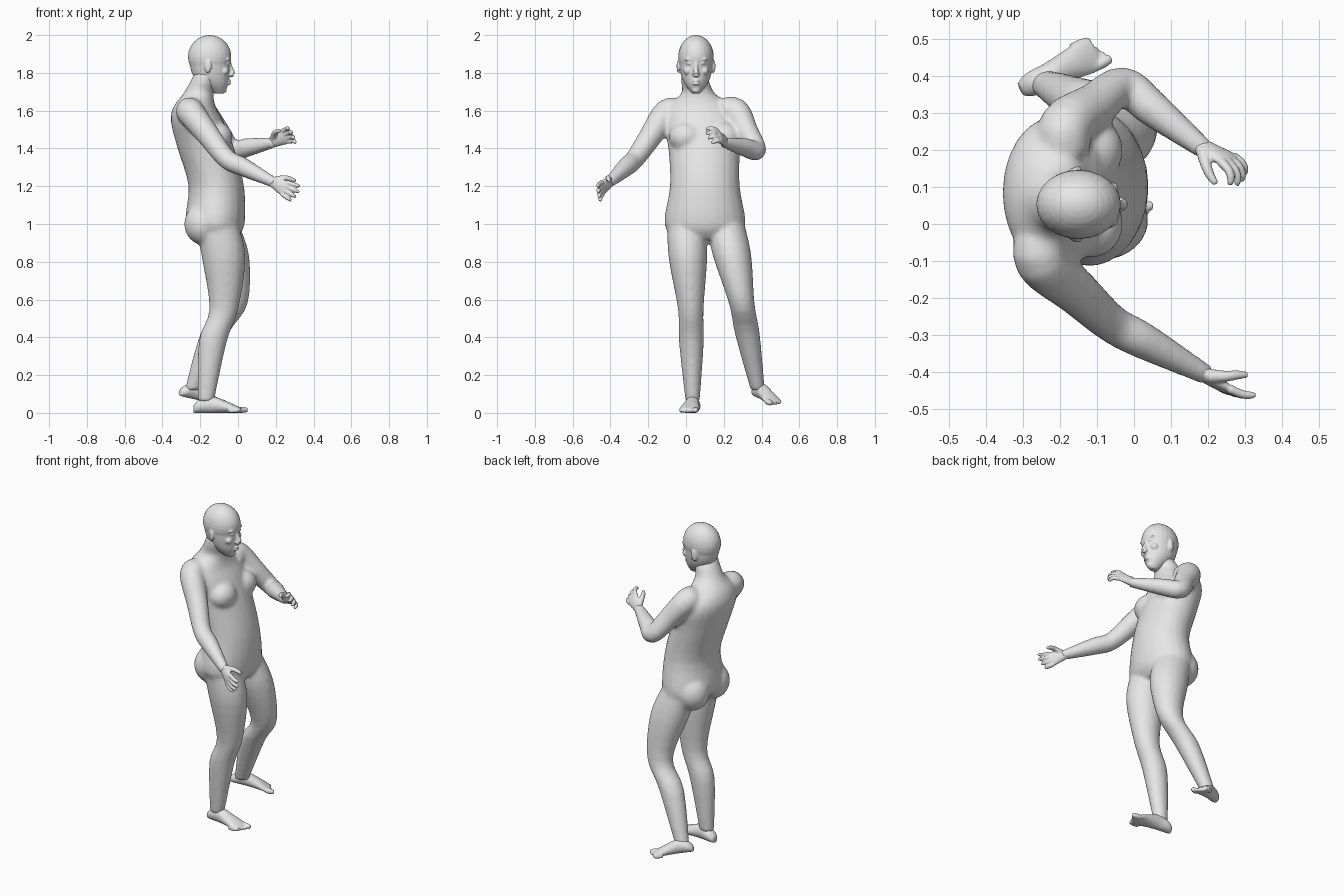
import bpy, bmesh, math
from mathutils import Vector, Matrix

cube = bpy.data.objects.get("Cube")
if cube:
    bpy.data.objects.remove(cube)

colour = (0.8, 0.8, 0.8, 1)
grey = bpy.data.materials.new("plain_grey")
grey.use_nodes = True
grey.diffuse_color = colour
grey.node_tree.nodes["Principled BSDF"].inputs["Base Color"].default_value = colour

X, Y, Z = Vector((1, 0, 0)), Vector((0, 1, 0)), Vector((0, 0, 1))
SIDES = 24


def refine(rows, steps=4):
    """Catmull-Rom interpolation between the given sections."""
    rows = [Vector(row) for row in rows]
    rows = [rows[0]] + rows + [rows[-1]]
    result = []
    for before, start, end, after in zip(rows, rows[1:], rows[2:], rows[3:]):
        for step in range(steps):
            t = step / steps
            linear = (end - before) * t
            square = (2 * before - 5 * start + 4 * end - after) * t ** 2
            cubic = (3 * start - before - 3 * end + after) * t ** 3
            result.append(start + (linear + square + cubic) / 2)
    return result + [rows[-1]]


def skin_rings(bm, rings):
    """Join rings of vertices and close both ends."""
    for low, high in zip(rings, rings[1:]):
        for k in range(SIDES):
            n = (k + 1) % SIDES
            bm.faces.new((low[k], low[n], high[n], high[k]))
    bm.faces.new(rings[0][::-1])
    bm.faces.new(rings[-1])


def ring(bm, centre, along_u, along_v):
    angles = [math.tau * k / SIDES for k in range(SIDES)]
    return [bm.verts.new(centre + along_u * math.cos(a) + along_v * math.sin(a)) for a in angles]


def loft(bm, rows, u=X, v=Y):
    """Rows hold a centre, then the half widths along u and v."""
    skin_rings(bm, [ring(bm, row.xyz if len(row) < 4 else Vector(row[:3]), u * row[3], v * row[4])
                    for row in refine(rows)])


def tube(bm, points, radii):
    """Round limb whose sections turn with its path."""
    rows = refine([(*point, radius) for point, radius in zip(points, radii)])
    rings = []
    for i, row in enumerate(rows):
        tangent = Vector(rows[min(i + 1, len(rows) - 1)][:3]) - Vector(rows[max(i - 1, 0)][:3])
        u = tangent.cross(Z if abs(tangent.normalized().z) < 0.9 else X).normalized()
        v = tangent.cross(u).normalized()
        rings.append(ring(bm, Vector(row[:3]), u * row[3], v * row[3]))
    skin_rings(bm, rings)


def blob(bm, centre, size, turn=0):
    matrix = Matrix.Translation(centre) @ Matrix.Rotation(turn, 4, 'Z') @ Matrix.Diagonal((*size, 1))
    bmesh.ops.create_uvsphere(bm, u_segments=24, v_segments=16, radius=1, matrix=matrix)


def finish(bm, name, voxel, rounds):
    """Fuse the overlapping volumes into one smooth skin."""
    bmesh.ops.recalc_face_normals(bm, faces=bm.faces)
    mesh = bpy.data.meshes.new(name)
    bm.to_mesh(mesh)
    bm.free()
    mesh.materials.append(grey)
    part = bpy.data.objects.new(name, mesh)
    bpy.context.collection.objects.link(part)
    fuse = part.modifiers.new("fuse", 'REMESH')
    fuse.mode, fuse.voxel_size, fuse.use_smooth_shade = 'VOXEL', voxel, True
    soften = part.modifiers.new("soften", 'SMOOTH')
    soften.factor, soften.iterations = 0.5, rounds


def leg(bm, hip, knee, ankle):
    """Thigh swells forward, calf swells back."""
    hip, knee, ankle = Vector(hip), Vector(knee), Vector(ankle)
    thigh = hip.lerp(knee, 0.4) + X * 0.02
    calf = knee.lerp(ankle, 0.35) - X * 0.025
    widths = (0.1, 0.102, 0.068, 0.066, 0.038)
    joints = (hip, thigh, knee, calf, ankle)
    loft(bm, [(*joint, width * 1.13, width) for joint, width in zip(joints, widths)])


def arm(bm, shoulder, elbow, wrist, inward):
    shoulder, elbow, wrist = Vector(shoulder), Vector(elbow), Vector(wrist)
    path = (shoulder + Y * inward, shoulder, shoulder.lerp(elbow, 0.5), elbow,
            elbow.lerp(wrist, 0.35), wrist, wrist + (wrist - elbow) * 0.07)
    tube(bm, path, (0.07, 0.073, 0.062, 0.052, 0.05, 0.03, 0.029))


# Trunk: height, centre, half depth, half width; it leans sideways toward the neck
bm = bmesh.new()
trunk = [(0.92, -0.09, 0.08, 0.15), (1, -0.12, 0.155, 0.215), (1.2, -0.115, 0.147, 0.185),
         (1.4, -0.17, 0.15, 0.19), (1.54, -0.215, 0.14, 0.205), (1.62, -0.23, 0.112, 0.175),
         (1.69, -0.21, 0.08, 0.09), (1.75, -0.185, 0.07, 0.075), (1.8, -0.17, 0.06, 0.06)]
loft(bm, [(x, 0.1 - 0.05 * max(0, (z - 1) / 0.75) ** 4, z, depth, width)
          for z, x, depth, width in trunk])
for y in (0, 0.2):
    blob(bm, (-0.11, y, 1.46), (0.08, 0.09, 0.08))
    blob(bm, (-0.185, y, 1), (0.1, 0.1, 0.11))

# Limbs
right_wrist, left_wrist = Vector((0.18, -0.4, 1.225)), Vector((0.18, 0.21, 1.43))
leg(bm, (-0.11, 0, 1), (-0.075, 0.025, 0.55), (-0.17, 0.035, 0.06))
leg(bm, (-0.11, 0.21, 1), (-0.025, 0.295, 0.58), (-0.24, 0.38, 0.12))
arm(bm, (-0.25, -0.1, 1.59), (-0.06, -0.27, 1.345), right_wrist, 0.07)
arm(bm, (-0.185, 0.265, 1.595), (-0.03, 0.375, 1.39), left_wrist, -0.07)
finish(bm, "body", 0.011, 8)

# Head: cranium, jaw, nose, lips, chin, then paired features
bm = bmesh.new()
middle = 0.053
blob(bm, (-0.15, middle, 1.885), (0.115, 0.094, 0.115))
jaw = [(1.69, -0.1, 0.025), (1.74, -0.125, 0.073), (1.8, -0.145, 0.1), (1.9, -0.15, 0.112)]
loft(bm, [(x, middle, z, depth, depth * 0.82) for z, x, depth in jaw])
tube(bm, [(x, middle, z) for x, z in ((-0.05, 1.87), (-0.04, 1.83), (-0.028, 1.795), (-0.04, 1.785))],
     (0.01, 0.011, 0.014, 0.01))
for z in (1.743, 1.757):
    blob(bm, (-0.05, middle, z), (0.014, 0.02, 0.007))
blob(bm, (-0.075, middle, 1.71), (0.016, 0.022, 0.016))
for side in (-1, 1):
    def feature(x, across, z, size, turn=0):
        blob(bm, (x, middle + side * across, z), size, side * turn)
    feature(-0.055, 0.036, 1.872, (0.014, 0.025, 0.008))  # brow
    feature(-0.055, 0.034, 1.85, (0.012, 0.015, 0.007))  # eye
    feature(-0.073, 0.045, 1.81, (0.024, 0.022, 0.022))  # cheek
    feature(-0.035, 0.013, 1.79, (0.01, 0.008, 0.007))  # nostril
    feature(-0.16, 0.092, 1.835, (0.02, 0.009, 0.036), 0.35)  # ear
finish(bm, "head", 0.005, 3)


def hand(name, wrist, forward, normal, side, curl):
    """The normal leaves the palm; side is 1 for the right hand."""
    forward, normal = Vector(forward).normalized(), Vector(normal)
    normal = (normal - forward * normal.dot(forward)).normalized()
    across = forward.cross(normal) * side
    bm = bmesh.new()
    palm = [(-0.02, 0.024, 0.022), (0.02, 0.031, 0.021), (0.08, 0.042, 0.015), (0.1, 0.037, 0.01)]
    loft(bm, [(*(wrist + forward * t), width, thick) for t, width, thick in palm], across, normal)
    for place, length in zip((1.5, 0.5, -0.5, -1.5), (0.074, 0.084, 0.079, 0.064)):
        point = wrist + forward * 0.086 + across * place * 0.022
        points, bend = [point], curl * 0.4
        for share in (0.45, 0.32, 0.23):
            heading = forward * math.cos(bend) + normal * math.sin(bend) + across * place * 0.11
            point = point + heading * length * share
            points.append(point)
            bend += curl * 0.7
        tube(bm, points, (0.0125, 0.0115, 0.0105, 0.007))
    thumb = [(0.02, 0.018, 0), (0.05, 0.045, 0.02), (0.075, 0.054, 0.04), (0.1, 0.057, 0.055)]
    tube(bm, [wrist + forward * a + across * b + normal * c for a, b, c in thumb],
         (0.02, 0.015, 0.0125, 0.008))
    finish(bm, name, 0.0045, 2)


hand("right_hand", right_wrist, (0.75, -0.5, -0.4), (0.4, 0.85, -0.1), 1, 0.35)
hand("left_hand", left_wrist, (0.85, -0.4, 0.4), (-0.4, -0.75, -0.45), -1, 0.8)


def foot(name, heel, toe, side):
    """The sole runs from heel to toe; side is 1 for the right foot."""
    heel = Vector(heel)
    forward = Vector(toe) - heel
    scale = forward.length / 0.29
    forward.normalize()
    inner = Z.cross(forward).normalized() * side
    up = forward.cross(inner) * side

    def place(along, across, height):
        return heel + (forward * along + inner * across + up * height) * scale

    bm = bmesh.new()
    sole = [(0, 0.02, 0.02), (0.03, 0.035, 0.035), (0.09, 0.037, 0.044),
            (0.17, 0.046, 0.031), (0.22, 0.053, 0.02), (0.25, 0.048, 0.013)]
    loft(bm, [(*place(along, 0, tall), wide * scale, tall * scale) for along, wide, tall in sole], inner, up)
    for k in range(5):
        across = 0.036 - 0.0195 * k
        radius = 0.0115 if k else 0.0155
        tip = 0.28 - 0.01 * k
        tube(bm, [place(tip - 0.05, across, radius), place(tip - 0.02, across, radius),
                  place(tip, across, radius)], (radius, radius, radius * 0.7))
    finish(bm, name, 0.005, 3)


foot("right_foot", (-0.235, 0.045, 0), (0.057, 0.01, 0), 1)
foot("left_foot", (-0.31, 0.362, 0.09), (-0.072, 0.482, 0.035), -1)
